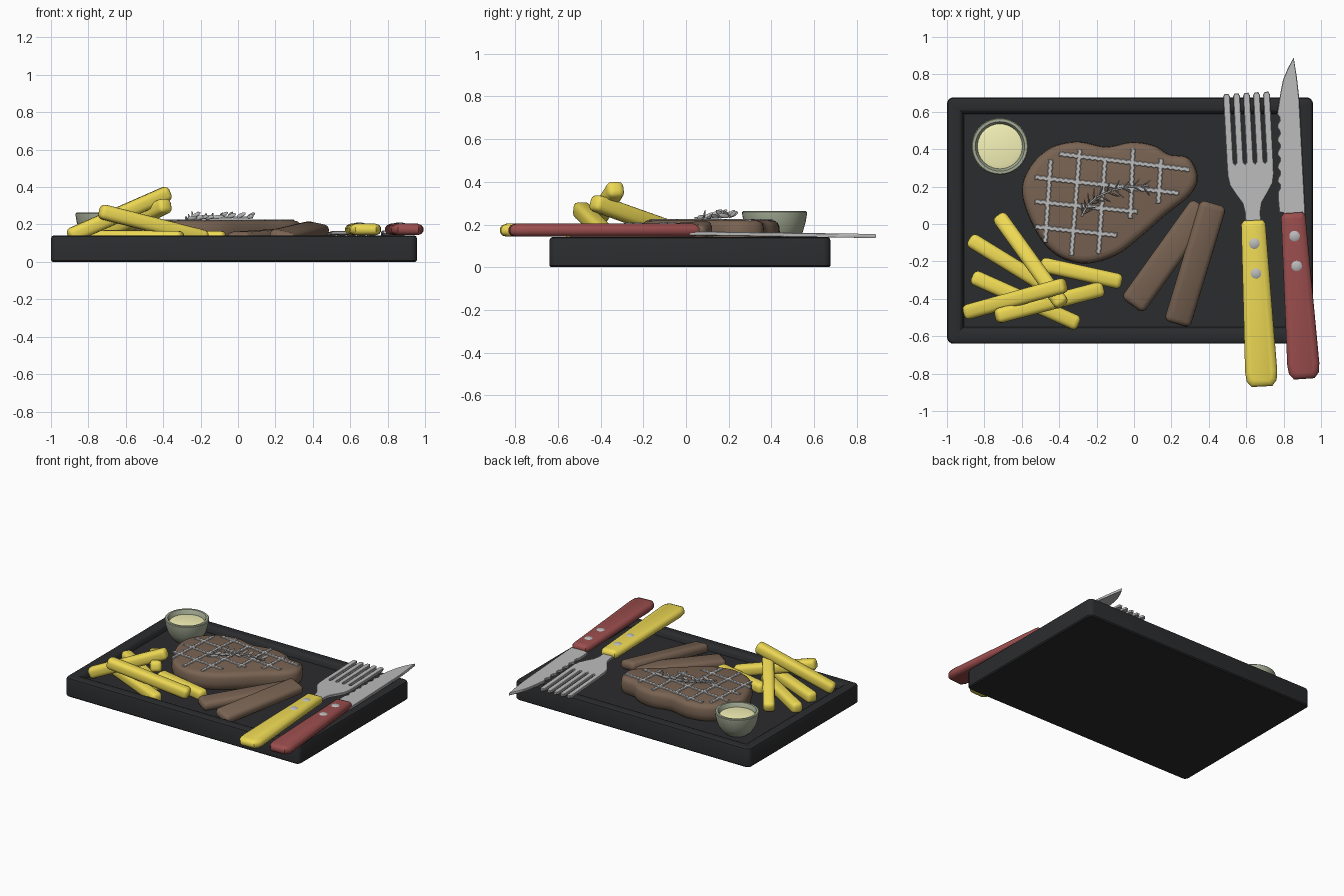
import bpy, bmesh, math, random
from mathutils import Vector, Matrix

if "Cube" in bpy.data.objects:
    bpy.data.objects.remove(bpy.data.objects["Cube"])

random.seed(4)


def mat(name, rgb):
    m = bpy.data.materials.new(name)
    m.diffuse_color = (*rgb, 1)
    m.use_nodes = True
    m.node_tree.nodes["Principled BSDF"].inputs["Base Color"].default_value = m.diffuse_color
    return m


SLATE = mat("slate", (0.024, 0.025, 0.027))
MEAT = mat("meat", (0.19, 0.125, 0.085))
FRY = mat("fry", (0.86, 0.7, 0.09))
CREAM = mat("cream", (0.92, 0.9, 0.48))
CERAMIC = mat("ceramic", (0.36, 0.4, 0.29))
RED = mat("red", (0.33, 0.075, 0.075))
METAL = mat("metal", (0.5, 0.5, 0.5))


def finish(bm, name, material=None, angle=40):
    bmesh.ops.recalc_face_normals(bm, faces=bm.faces)
    me = bpy.data.meshes.new(name)
    bm.to_mesh(me)
    bm.free()
    ob = bpy.data.objects.new(name, me)
    bpy.context.collection.objects.link(ob)
    if material:
        me.materials.append(material)
    bpy.ops.object.select_all(action='DESELECT')
    ob.select_set(True)
    bpy.context.view_layer.objects.active = ob
    bpy.ops.object.shade_smooth_by_angle(angle=math.radians(angle))
    return ob


def loft(name, pts, rings, material=None):
    """Stack mitred insets of an outline; rings are (inset, z)."""
    pts = [Vector(p) for p in pts]
    n = len(pts)
    if sum(pts[i - 1].cross(pts[i]) for i in range(n)) < 0:
        pts.reverse()
    normals = []
    for i in range(n):
        a = (pts[i] - pts[i - 1]).normalized()
        b = (pts[(i + 1) % n] - pts[i]).normalized()
        m = Vector((-a.y - b.y, a.x + b.x))
        normals.append(m / max(0.5, m.length_squared / 2))
    bm = bmesh.new()
    loops = [[bm.verts.new((*(p + k * d), z)) for p, d in zip(pts, normals)] for k, z in rings]
    for lo, hi in zip(loops, loops[1:]):
        for i in range(n):
            bm.faces.new((lo[i - 1], lo[i], hi[i], hi[i - 1]))
    bm.faces.new(loops[0])
    bm.faces.new(loops[-1])
    return finish(bm, name, material)


def smooth_loop(pts, steps=6):
    pts = [Vector(p) for p in pts]
    n, out = len(pts), []
    for i in range(n):
        a, b, c, d = (pts[(i + k) % n] for k in (-1, 0, 1, 2))
        for s in range(steps):
            t = s / steps
            out.append(0.5 * (2 * b + (c - a) * t + (2 * a - 5 * b + 4 * c - d) * t ** 2
                              + (3 * b - a - 3 * c + d) * t ** 3))
    return out


def bar(name, p, q, w, h, bevel, material, roll=0):
    """Rounded stick running from p to q."""
    p, q = Vector(p), Vector(q)
    bm = bmesh.new()
    bmesh.ops.create_cube(bm, size=1)
    bmesh.ops.scale(bm, vec=(w, (q - p).length, h), verts=bm.verts)
    bmesh.ops.bevel(bm, geom=bm.edges[:], offset=bevel, segments=3, profile=0.5, affect='EDGES')
    rot = (q - p).to_track_quat('Y', 'Z').to_matrix().to_4x4()
    bm.transform(Matrix.Translation((p + q) / 2) @ rot @ Matrix.Rotation(roll, 4, 'Y'))
    return finish(bm, name, material)


def lathe(name, profile, x, y, material=None, steps=40):
    bm = bmesh.new()
    vs = [bm.verts.new((r, 0, z)) for r, z in profile]
    es = [bm.edges.new(e) for e in zip(vs, vs[1:])]
    bmesh.ops.spin(bm, geom=vs + es, axis=(0, 0, 1), cent=(0, 0, 0), angle=math.tau, steps=steps)
    bmesh.ops.remove_doubles(bm, verts=bm.verts, dist=0.0001)
    ob = finish(bm, name, material)
    ob.location = (x, y, 0)
    return ob


# Slate board with raised rim
x0, x1, y0, y1, r = -1.0, 0.957, -0.64, 0.677, 0.035
outline = []
for cx, cy, a0 in ((x1 - r, y1 - r, 0), (x0 + r, y1 - r, 90), (x0 + r, y0 + r, 180), (x1 - r, y0 + r, 270)):
    for k in range(5):
        a = math.radians(a0 + k * 22.5)
        outline.append((cx + r * math.cos(a), cy + r * math.sin(a)))
loft("board", outline, [(0.008, 0), (0, 0.008), (0, 0.125), (0.005, 0.137), (0.016, 0.142),
                        (0.065, 0.142), (0.077, 0.136), (0.084, 0.12), (0.09, 0.1)], SLATE)

# Steak
steak = [(-.595, .16), (-.555, .30), (-.445, .405), (-.30, .437), (-.15, .41), (-.01, .435), (.11, .415), (.185, .37),
         (.29, .35), (.337, .25), (.295, .155), (.165, .05), (.035, -.065), (-.10, -.165), (-.26, -.208),
         (-.41, -.165), (-.52, -.04)]
loft("steak", smooth_loop(steak), [(0.02, 0.095), (0.003, 0.115), (-0.004, 0.15), (0.0, 0.19), (0.006, 0.206),
                                   (0.02, 0.217), (0.04, 0.221)], MEAT)

# Grill marks with ragged edges
marks = [((-.40, .375), (.30, .29)), ((-.53, .25), (.24, .165)), ((-.53, .12), (.02, .065)), ((-.53, -.015), (-.09, -.06)),
         ((-.445, .345), (-.475, -.10)), ((-.29, .40), (-.335, -.17)), ((-.155, .34), (-.19, -.16)),
         ((-.005, .405), (-.02, .03)), ((.145, .35), (.13, .11))]
for k, (p, q) in enumerate(marks):
    p, q = Vector(p), Vector(q)
    d = (q - p).normalized()
    side = Vector((-d.y, d.x))
    n = int((q - p).length / 0.015)
    left = [p.lerp(q, i / n) + side * (0.009 + 0.006 * (i % 2)) for i in range(n + 1)]
    right = [p.lerp(q, i / n) - side * (0.015 - 0.006 * (i % 2)) for i in range(n + 1)]
    loft(f"grill_mark_{k + 1}", left + right[::-1], [(0, 0.215), (0, 0.224), (0.003, 0.227)], METAL)

# Herb sprig: stem and needle leaves
stem = [Vector(p) for p in ((-.28, .04, .23), (-.25, .10, .231), (-.20, .145, .234), (-.12, .18, .236),
                            (-.03, .20, .238), (.08, .205, .236))]
for k, (p, q) in enumerate(zip(stem, stem[1:])):
    bar(f"herb_stem_{k + 1}", p, q, 0.01, 0.01, 0.003, METAL)
bm = bmesh.new()
for p, q in zip(stem, stem[1:]):
    for t in (0.2, 0.7):
        for s in (-1, 1):
            base = p.lerp(q, t)
            flat = (q - p).normalized()
            flat.rotate(Matrix.Rotation(s * random.uniform(0.5, 1.0), 3, 'Z'))
            d = (flat + Vector((0, 0, random.uniform(0.05, 0.7)))).normalized()
            L = random.uniform(0.055, 0.075)
            M = (Matrix.Translation(base + d * L / 2) @ d.to_track_quat('Y', 'Z').to_matrix().to_4x4()
                 @ Matrix.Diagonal((0.004, L / 2, 0.011, 1)))
            bmesh.ops.create_icosphere(bm, subdivisions=2, radius=1, matrix=M)
finish(bm, "herb_leaves", METAL)

# Two brown sticks, one resting on the other
bar("brown_stick_low", (-.01, -.435, .125), (.37, .095, .15), 0.145, 0.07, 0.03, MEAT)
bar("brown_stick_high", (.23, -.535, .13), (.425, .11, .176), 0.145, 0.07, 0.03, MEAT, 0.2)

# Fries
fries = [((-.725, .045, .135), (-.38, -.435, .305)), ((-.88, -.08, .13), (-.40, -.375, .13)),
         ((-.865, -.28, .13), (-.295, -.535, .125)), ((-.905, -.475, .135), (-.365, -.325, .372)),
         ((-.74, -.495, .272), (-.165, -.345, .125)), ((-.50, -.215, .125), (-.065, -.31, .125))]
for k, (p, q) in enumerate(fries):
    bar(f"fry_{k + 1}", p, q, 0.082, 0.08, 0.027, FRY)

# Sauce bowl
lathe("bowl", [(0, .098), (.08, .098), (.105, .12), (.132, .165), (.145, .21), (.152, .25), (.152, .258), (.147, .263),
               (.132, .263), (.126, .256), (.12, .23), (.10, .20), (0, .20)], -.717, .415, CERAMIC)
lathe("sauce", [(0, .205), (.10, .205), (.12, .232), (.1, .237), (0, .239)], -.717, .415, CREAM)

# Cutlery, drawn in a local frame with the handle top at the origin
handle = [(.086, -.81), (.08, -.86), (.055, -.89), (-.055, -.89), (-.08, -.86), (-.086, -.81),
          (-.065, -.02), (-.052, 0), (.052, 0), (.065, -.02)]
fork = [(s * u, v) for s, u, v in ((1, .115, .19), (1, .085, .14), (1, .052, .09), (1, .042, .04), (1, .042, -.05))]
fork += [(-u, v) for u, v in reversed(fork)]
fork.append((-.124, .24))
for i in range(5):
    c = (i - 2) * 0.0535
    fork += [(c - .018, .31), (c - .018, .665), (c - .01, .68), (c + .01, .68), (c + .018, .665), (c + .018, .31)]
    if i < 4:
        fork.append((c + .0268, .30))
fork.append((.124, .24))
knife = [(.062, -.05), (.066, .02), (.075, .60), (.07, .72), (.06, .825), (.025, .77), (-.005, .71), (-.024, .64), (-.04, .57)]
for i in range(6):
    v = 0.53 - i * 0.072
    u = -.049 - i * 0.0045
    knife += [(u, v), (u + .012, v - .018), (u + .012, v - .036), (u, v - .054)]
knife += [(-.075, .06), (-.073, .004), (-.05, 0), (-.05, -.05)]

for name, pts, head, colour, pos, ang in (("fork", fork, "fork_head", FRY, (.637, .02), .053),
                                          ("knife", knife, "knife_blade", RED, (.85, .06), .068)):
    blade = loft(head, pts, [(0.002, 0.149), (0, 0.151), (0, 0.165), (0.003, 0.168)], METAL)
    blade.data.transform(Matrix.Shear('XY', 4, (0, 0)) @ Matrix.Rotation(-0.015, 4, 'X'))  # head dips to the tip
    parts = [blade,
             loft(name + "_handle", handle, [(0.03, 0.143), (0.01, 0.149), (0, 0.164), (0, 0.182),
                                             (0.01, 0.197), (0.03, 0.204)], colour)]
    for k, v in enumerate((-.125, -.285)):
        rivet = lathe(f"{name}_rivet_{k + 1}", [(0, .19), (.03, .19), (.03, .203), (.022, .208), (0, .211)],
                      0, 0, METAL, 20)
        rivet.data.transform(Matrix.Translation((0, v, 0)))
        parts.append(rivet)
    for ob in parts:
        ob.location = (*pos, 0)
        ob.rotation_euler.z = ang
